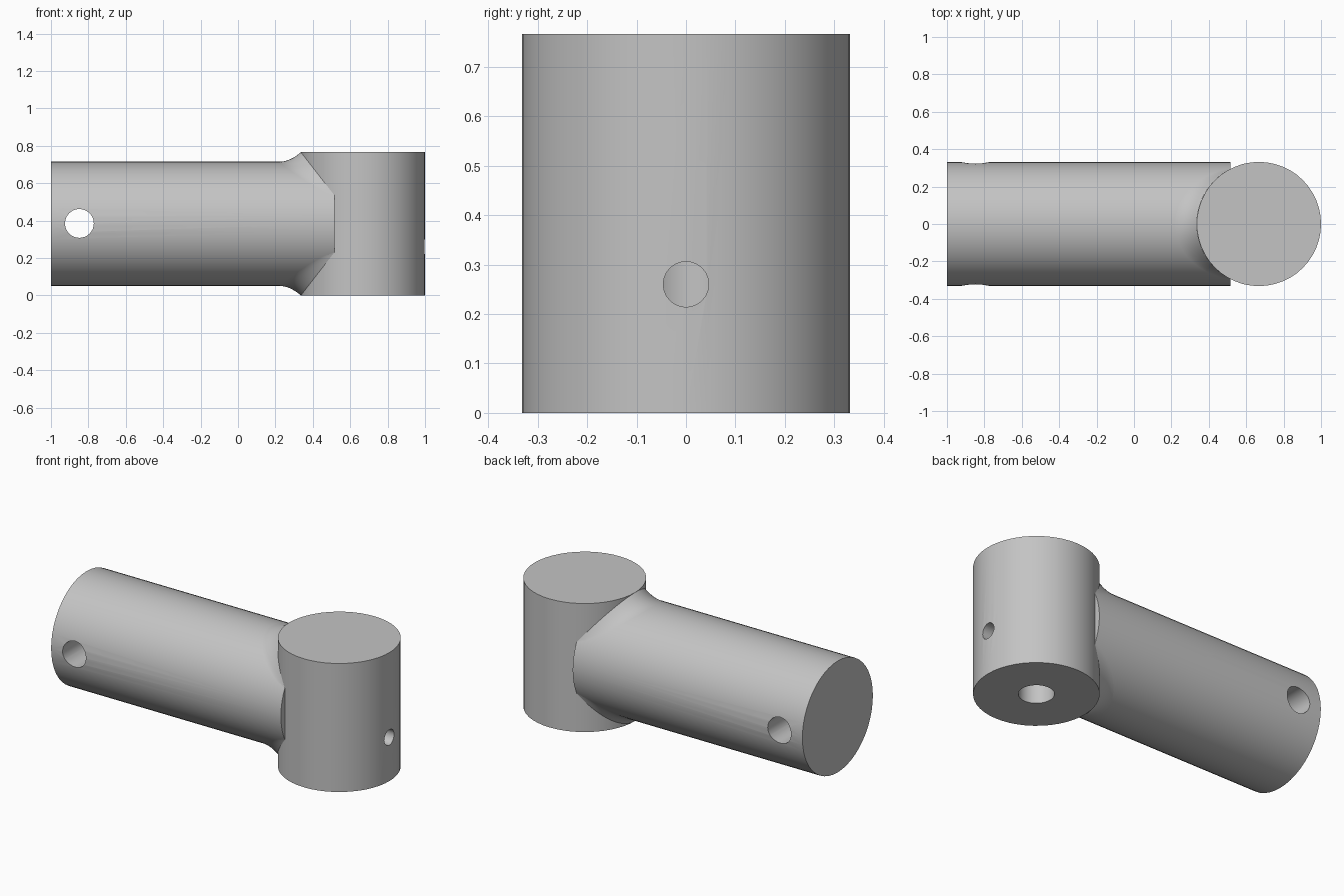
import bpy
import bmesh
from math import asin, cos, sin, pi, sqrt
from mathutils import Matrix, Vector

cube = bpy.data.objects.get("Cube")
if cube:
    bpy.data.objects.remove(cube, do_unlink=True)

RADIUS = 0.332       # both tubes share one radius
HEIGHT = 0.766       # height of the upright socket
SOCKET_X = 0.668     # axis of the upright socket
ARM_Z = 0.383        # axis of the arm
ARM_END = 0.515      # where the arm stops inside the socket

grey = bpy.data.materials.new("plain grey")
grey.use_nodes = True
grey.diffuse_color = (0.55, 0.55, 0.55, 1)
grey.node_tree.nodes["Principled BSDF"].inputs["Base Color"].default_value = (0.55, 0.55, 0.55, 1)


def add_mesh(name, bm):
    mesh = bpy.data.meshes.new(name)
    bm.to_mesh(mesh)
    bm.free()
    mesh.materials.append(grey)
    obj = bpy.data.objects.new(name, mesh)
    bpy.context.collection.objects.link(obj)
    return obj


def cylinder(name, start, end, radius, sides=48):
    """Capped cylinder between two points."""
    start, end = Vector(start), Vector(end)
    axis = end - start
    turn = Vector((0, 0, 1)).rotation_difference(axis).to_matrix().to_4x4()
    bm = bmesh.new()
    bmesh.ops.create_cone(bm, cap_ends=True, segments=sides, radius1=radius,
                          radius2=radius, depth=axis.length,
                          matrix=Matrix.Translation((start + end) / 2) @ turn)
    return add_mesh(name, bm)


def drill(target, cutter):
    mod = target.modifiers.new("drill", 'BOOLEAN')
    mod.operation = 'DIFFERENCE'
    mod.solver = 'EXACT'
    mod.object = cutter
    bpy.context.view_layer.objects.active = target
    bpy.ops.object.modifier_apply(modifier=mod.name)
    bpy.data.objects.remove(cutter, do_unlink=True)


def smooth(obj):
    bpy.ops.object.select_all(action='DESELECT')
    obj.select_set(True)
    bpy.context.view_layer.objects.active = obj
    bpy.ops.object.shade_smooth_by_angle(angle=0.6)


# Upright socket with a blind bore below and a set screw hole in its side
socket = cylinder("upright_socket", (SOCKET_X, 0, 0), (SOCKET_X, 0, HEIGHT), RADIUS)
drill(socket, cylinder("bore", (SOCKET_X, 0, -0.1), (SOCKET_X, 0, 0.52), 0.095, 32))
drill(socket, cylinder("screw_hole", (SOCKET_X, 0, 0.26), (1.1, 0, 0.26), 0.046, 24))

# Horizontal arm with a cross hole near its free end
arm = cylinder("arm", (-1, 0, ARM_Z), (ARM_END, 0, ARM_Z), RADIUS)
drill(arm, cylinder("cross_hole", (-0.848, -0.5, 0.385), (-0.848, 0.5, 0.385), 0.077, 32))


def fillet(name, side):
    """Concave blend from the arm to the socket rim, fading out at the sides."""
    low = (SOCKET_X - ARM_END) / RADIUS
    first = asin(low)
    columns, rows = 32, 8
    reach, rise = 0.116, HEIGHT - ARM_Z - RADIUS
    bm = bmesh.new()
    grid = []
    for i in range(columns + 1):
        t = first + (pi - 2 * first) * i / columns
        fade = max(0, (sin(t) - low) / (1 - low))
        length, lift = reach * sqrt(fade), rise * fade
        line = []
        for j in range(rows + 1):
            u = j / rows
            x = SOCKET_X - RADIUS * sin(t) - length * (1 - u)
            z = RADIUS * sin(t) + lift * u * u
            line.append(bm.verts.new((x, RADIUS * cos(t), ARM_Z + side * z)))
        grid.append(line)
    for a, b in zip(grid, grid[1:]):
        for j in range(rows):
            quad = [a[j], a[j + 1], b[j + 1], b[j]]
            bm.faces.new(quad if side > 0 else quad[::-1])
    bmesh.ops.remove_doubles(bm, verts=bm.verts, dist=0.0001)
    return add_mesh(name, bm)


upper = fillet("upper_fillet", 1)
lower = fillet("lower_fillet", -1)

for part in (socket, arm, upper, lower):
    smooth(part)
